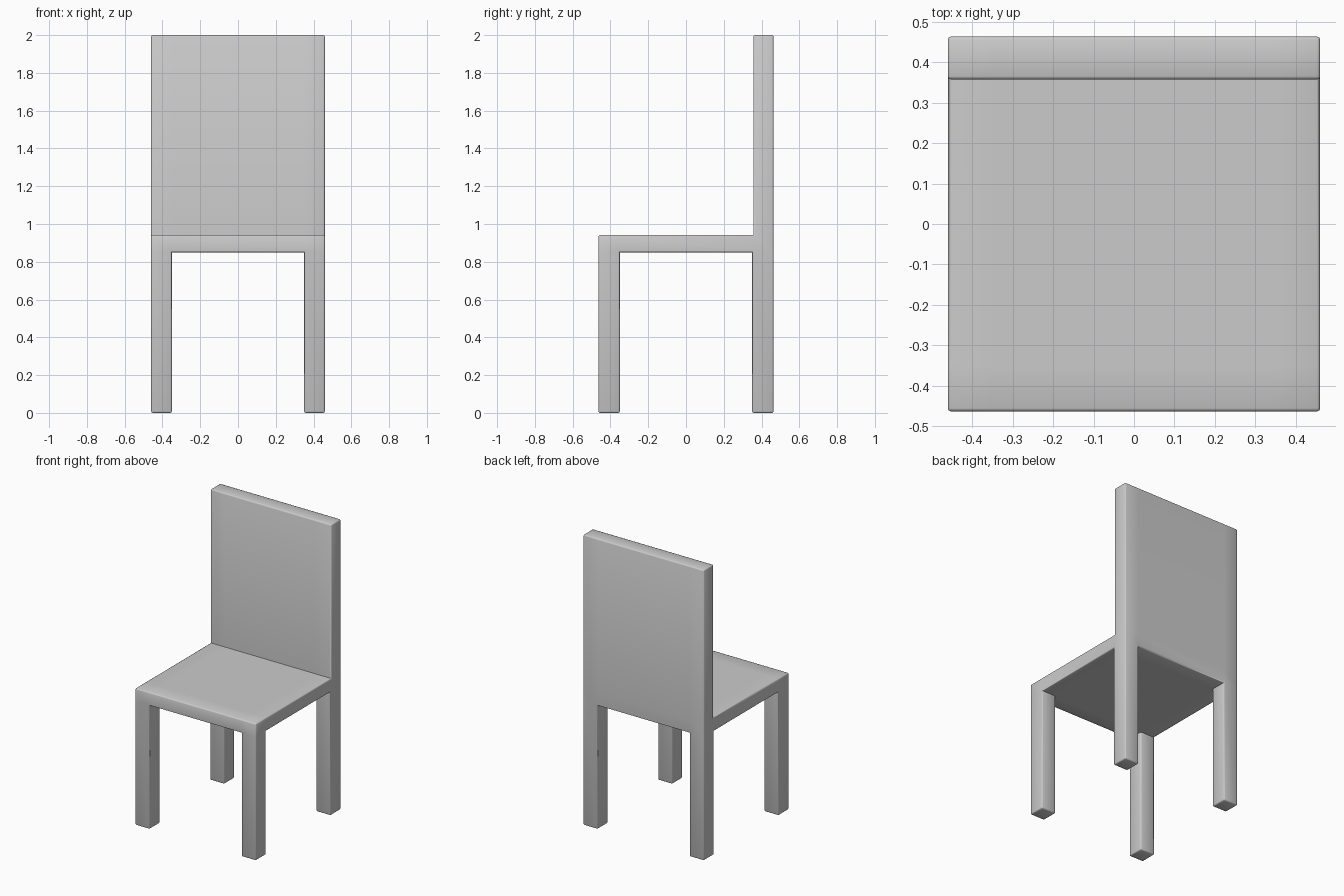
import bpy, bmesh

if "Cube" in bpy.data.objects:
    bpy.data.objects.remove(bpy.data.objects["Cube"])

HX, HY = 0.46, 0.463            # half width, half depth
SEAT_LO, SEAT_HI, TOP = 0.85, 0.942, 2.0
INNER, BACK_FRONT = 0.35, 0.357  # inner leg faces, front of backrest

bm = bmesh.new()

# Seat slab
bmesh.ops.create_cube(bm, size=2)
for v in bm.verts:
    v.co = (v.co.x * HX, v.co.y * HY, SEAT_HI if v.co.z > 0 else SEAT_LO)

# Cuts that outline the legs and the backrest
for axis in ((1, 0, 0), (0, 1, 0)):
    for d in (-INNER, INNER):
        bmesh.ops.bisect_plane(bm, geom=bm.verts[:] + bm.edges[:] + bm.faces[:],
                               plane_co=[a * d for a in axis], plane_no=axis)
for v in bm.verts:
    if v.co.z > 0.9 and abs(v.co.y - INNER) < 1e-4:
        v.co.y = BACK_FRONT


def pull(faces, z):
    """Extrude separate faces to a given height."""
    result = bmesh.ops.extrude_discrete_faces(bm, faces=faces)
    for f in result["faces"]:
        for v in f.verts:
            v.co.z = z


def level(f, z):
    return all(abs(v.co.z - z) < 1e-4 for v in f.verts)


# Four legs
pull([f for f in bm.faces if level(f, SEAT_LO)
      and abs(f.calc_center_median().x) > INNER
      and abs(f.calc_center_median().y) > INNER], 0)

# Backrest
strip = [f for f in bm.faces if level(f, SEAT_HI)
         and f.calc_center_median().y > BACK_FRONT]
pull(bmesh.ops.dissolve_faces(bm, faces=strip)["region"], TOP)

# Softened outer edges
bmesh.ops.recalc_face_normals(bm, faces=bm.faces[:])
bm.normal_update()
outer = [e for e in bm.edges if e.is_manifold and e.calc_face_angle_signed() > 0.5]
bmesh.ops.bevel(bm, geom=outer, offset=0.008, offset_type='OFFSET', segments=2,
                profile=0.5, affect='EDGES', clamp_overlap=True)
bmesh.ops.recalc_face_normals(bm, faces=bm.faces[:])

mesh = bpy.data.meshes.new("chair")
bm.to_mesh(mesh)
bm.free()
chair = bpy.data.objects.new("chair", mesh)
bpy.context.collection.objects.link(chair)
bpy.context.view_layer.objects.active = chair
chair.select_set(True)
bpy.ops.object.shade_smooth_by_angle(angle=0.9)
